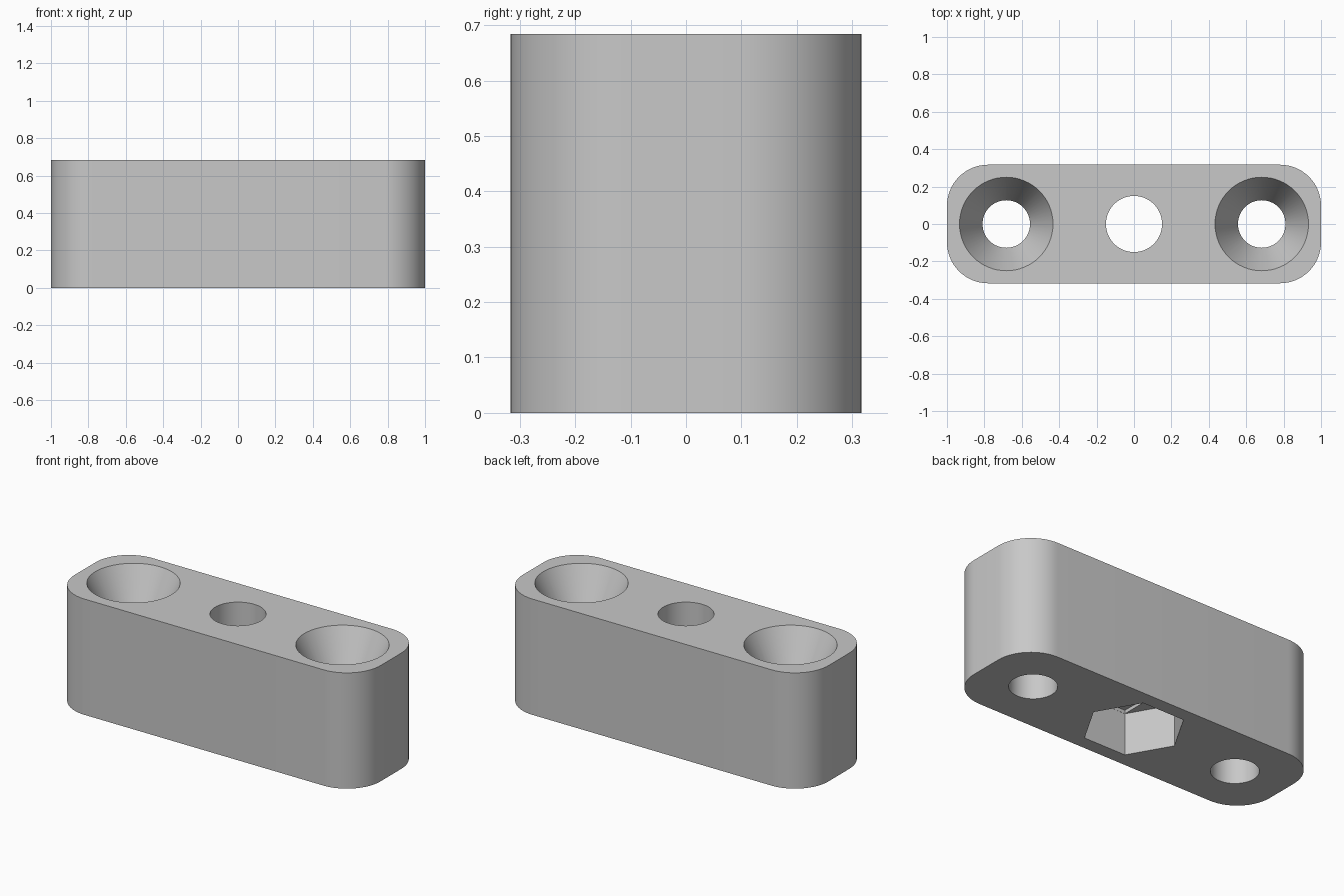
import bpy
import bmesh
import math

if "Cube" in bpy.data.objects:
    bpy.data.objects.remove(bpy.data.objects["Cube"], do_unlink=True)

LENGTH, WIDTH, HEIGHT = 2.0, 0.634, 0.684
CORNER = 0.22
SCREW_X = 0.683
SCREW_R, SINK_R, SINK_DEPTH = 0.127, 0.25, 0.25
BOLT_R, NUT_R, NUT_DEPTH = 0.15, 0.273, 0.246


def add_object(name, bm):
    bmesh.ops.recalc_face_normals(bm, faces=bm.faces)
    mesh = bpy.data.meshes.new(name)
    bm.to_mesh(mesh)
    bm.free()
    obj = bpy.data.objects.new(name, mesh)
    bpy.context.collection.objects.link(obj)
    return obj


def prism(name, outline, low, high):
    """Extrude a flat outline upwards."""
    bm = bmesh.new()
    face = bm.faces.new([bm.verts.new((x, y, low)) for x, y in outline])
    top = bmesh.ops.extrude_face_region(bm, geom=[face])["geom"]
    verts = [v for v in top if isinstance(v, bmesh.types.BMVert)]
    bmesh.ops.translate(bm, verts=verts, vec=(0, 0, high - low))
    return add_object(name, bm)


def lathe(name, x, rings, sides=64):
    """Closed round solid from (radius, height) rings."""
    bm = bmesh.new()
    loops = []
    for r, z in rings:
        angles = [2 * math.pi * i / sides for i in range(sides)]
        loops.append([bm.verts.new((x + r * math.cos(a), r * math.sin(a), z)) for a in angles])
    for a, b in zip(loops, loops[1:]):
        for i in range(sides):
            j = (i + 1) % sides
            bm.faces.new((a[i], a[j], b[j], b[i]))
    bm.faces.new(loops[0])
    bm.faces.new(loops[-1])
    return add_object(name, bm)


def cut(target, cutter):
    cutter.hide_render = True
    mod = target.modifiers.new("cut", "BOOLEAN")
    mod.operation = "DIFFERENCE"
    mod.solver = "EXACT"
    mod.object = cutter
    bpy.context.view_layer.objects.active = target
    bpy.ops.object.modifier_apply(modifier=mod.name)
    bpy.data.objects.remove(cutter, do_unlink=True)


# Rounded block
outline = []
STEPS = 16
for quarter, (sx, sy) in enumerate(((1, 1), (-1, 1), (-1, -1), (1, -1))):
    for i in range(STEPS + 1):
        a = math.pi / 2 * (quarter + i / STEPS)
        outline.append((sx * (LENGTH / 2 - CORNER) + CORNER * math.cos(a),
                        sy * (WIDTH / 2 - CORNER) + CORNER * math.sin(a)))
block = prism("mounting_block", outline, 0, HEIGHT)

# Countersunk screw holes
slope = (SINK_R - SCREW_R) / SINK_DEPTH
over = 0.05
for side in (-1, 1):
    cut(block, lathe("screw_hole_cutter", side * SCREW_X, [
        (SCREW_R, -over),
        (SCREW_R, HEIGHT - SINK_DEPTH),
        (SINK_R + slope * over, HEIGHT + over)]))

# Central bolt hole
cut(block, lathe("bolt_hole_cutter", 0, [(BOLT_R, -over), (BOLT_R, HEIGHT + over)]))

# Hexagonal nut pocket underneath, with a shallow slot in its ceiling
hexagon = [(NUT_R * math.cos(math.pi / 3 * i), NUT_R * math.sin(math.pi / 3 * i)) for i in range(6)]
cut(block, prism("nut_pocket_cutter", hexagon, -over, NUT_DEPTH))
sx, sy = 0.136, 0.2355
slot = [(sx, sy), (-sx, sy), (-sx, -sy), (sx, -sy)]
cut(block, prism("pocket_slot_cutter", slot, NUT_DEPTH - over, NUT_DEPTH + 0.02))

# Plain grey finish
grey = bpy.data.materials.new("light_grey")
grey.use_nodes = True
colour = (0.58, 0.58, 0.58, 1)
grey.diffuse_color = colour
grey.node_tree.nodes["Principled BSDF"].inputs["Base Color"].default_value = colour
block.data.materials.clear()
block.data.materials.append(grey)
for poly in block.data.polygons:
    poly.material_index = 0

bpy.ops.object.select_all(action="DESELECT")
block.select_set(True)
bpy.context.view_layer.objects.active = block
bpy.ops.object.shade_smooth_by_angle(angle=math.radians(20))
